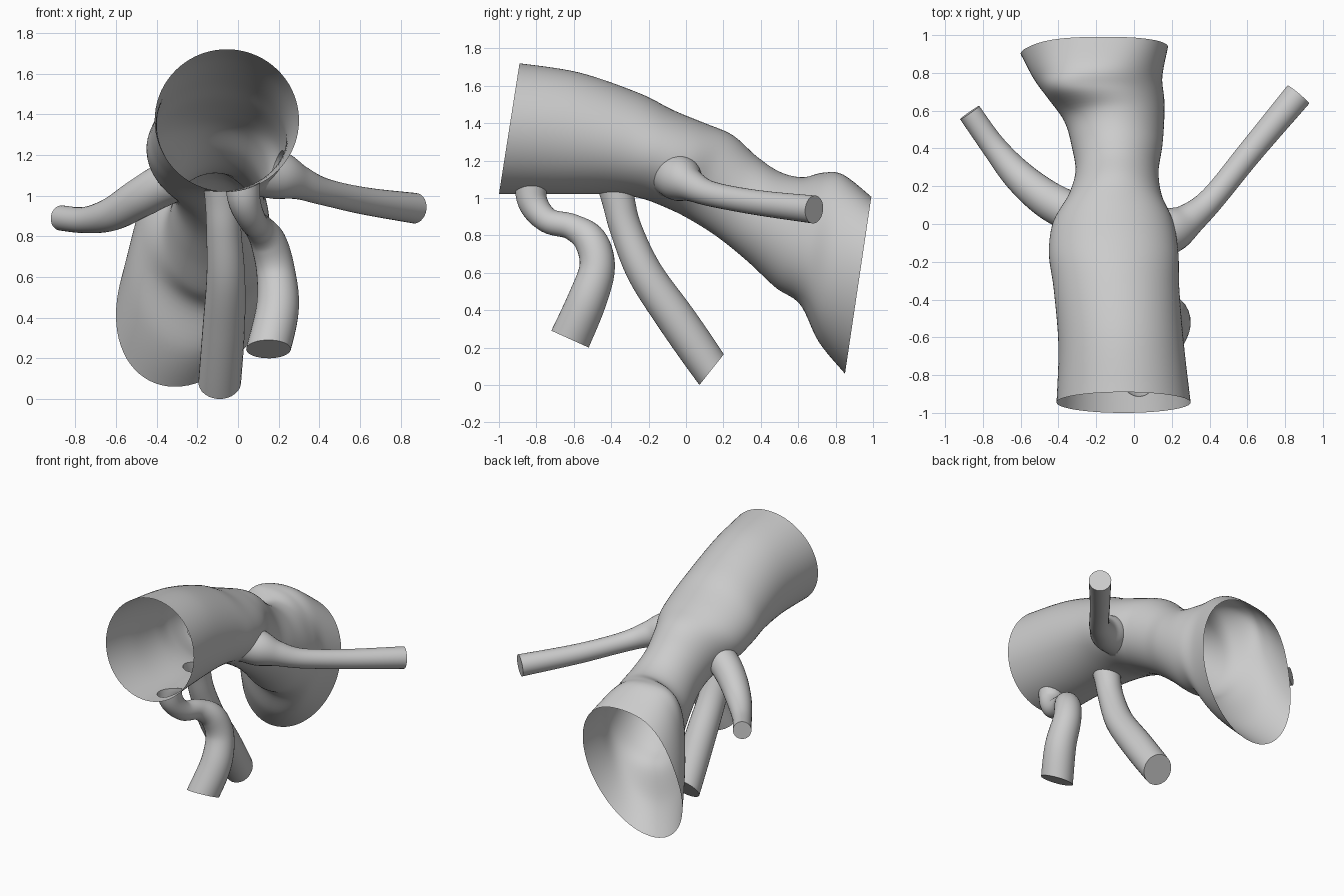
import bpy, bmesh, math
from mathutils import Vector

if "Cube" in bpy.data.objects:
    bpy.data.objects.remove(bpy.data.objects["Cube"])


def spline(rows, steps):
    """Catmull-Rom interpolation of rows of numbers."""
    out = []
    n = len(rows)
    for i in range(n - 1):
        p0, p1, p2, p3 = rows[max(i - 1, 0)], rows[i], rows[i + 1], rows[min(i + 2, n - 1)]
        for k in range(steps):
            t = k / steps
            out.append([0.5 * (2 * b + (c - a) * t + (2 * a - 5 * b + 4 * c - d) * t * t
                               + (3 * b - a - 3 * c + d) * t ** 3)
                        for a, b, c, d in zip(p0, p1, p2, p3)])
    out.append(list(rows[-1]))
    return out


def skin(name, rings):
    """Closed solid through a list of rings, with flat caps."""
    bm = bmesh.new()
    loops = [[bm.verts.new(p) for p in ring] for ring in rings]
    n = len(loops[0])
    for a, b in zip(loops, loops[1:]):
        for i in range(n):
            j = (i + 1) % n
            bm.faces.new((a[i], a[j], b[j], b[i]))
    bm.faces.new(loops[0])
    bm.faces.new(loops[-1])
    bmesh.ops.recalc_face_normals(bm, faces=bm.faces)
    mesh = bpy.data.meshes.new(name)
    bm.to_mesh(mesh)
    bm.free()
    obj = bpy.data.objects.new(name, mesh)
    bpy.context.collection.objects.link(obj)
    return obj


def trunk(name, rows, sides=72):
    """Rows: top y, z, bottom y, z, left x, right x, skew of the top, upper left bulge."""
    rings = []
    for ty, tz, by, bz, xl, xr, s, bulge in spline(rows, 7):
        c = Vector(((xl + xr) / 2, (ty + by) / 2, (tz + bz) / 2))
        v = Vector((s, (ty - by) / 2, (tz - bz) / 2))
        a = Vector((math.sqrt(((xr - xl) / 2) ** 2 - s * s), 0, 0))
        ring = []
        for i in range(sides):
            t = 2 * math.pi * i / sides
            r = 1 + bulge * math.exp(-((t - 2.3) / .45) ** 2)
            ring.append(c + (a * math.cos(t) + v * math.sin(t)) * r)
        rings.append(ring)
    return skin(name, rings)


def branch(name, rows, end=None, sides=28):
    """Rows: x, y, z, radius along the centre line; end: facing of the last cap."""
    pts = spline(rows, 7)
    cen = [Vector(p[:3]) for p in pts]
    last = len(cen) - 1
    rings, u = [], None
    for i, c in enumerate(cen):
        d = (cen[min(i + 1, last)] - cen[max(i - 1, 0)]).normalized()
        if end and i > last - 7:
            d = d.lerp(Vector(end).normalized(), (i - last + 7) / 7).normalized()
        u = d.orthogonal() if u is None else u - d * u.dot(d)
        u.normalize()
        w = d.cross(u)
        r = pts[i][3]
        rings.append([c + (u * math.cos(t) + w * math.sin(t)) * r
                      for t in (2 * math.pi * k / sides for k in range(sides))])
    return skin(name, rings)


# main vessel
main = trunk("main_vessel", [
    (-.89, 1.72, -1.0, 1.02, -.41, .30, 0, 0),
    (-.57, 1.67, -.72, 1.02, -.40, .265, 0, 0),
    (-.25, 1.56, -.44, 1.02, -.425, .24, 0, 0),
    (-.07, 1.47, -.25, 1.0, -.45, .235, 0, 0),
    (.10, 1.40, -.10, .945, -.43, .21, 0, 0),
    (.25, 1.335, .02, .885, -.35, .15, 0, 0),
    (.38, 1.22, .17, .79, -.31, .13, 0, 0),
    (.50, 1.14, .33, .66, -.33, .15, 0, 0),
    (.62, 1.11, .48, .52, -.37, .16, 0, .02),
    (.73, 1.13, .61, .43, -.46, .16, -.03, .13),
    (.84, 1.12, .71, .23, -.53, .15, .02, .10),
    (.99, 1.0, .85, .06, -.60, .18, .10, .13),
])

# side branches
branches = [
    branch("front_branch", [
        (.02, -.83, 1.12, .09), (.03, -.82, .98, .08), (.07, -.74, .88, .068),
        (.10, -.61, .845, .07), (.15, -.51, .77, .088), (.185, -.475, .63, .095),
        (.195, -.53, .45, .105), (.15, -.62, .245, .11)], (0, -.41, -.91)),
    branch("lower_branch", [
        (-.08, -.39, 1.12, .10), (-.075, -.36, .98, .088), (-.07, -.32, .83, .086),
        (-.06, -.22, .60, .095), (-.07, -.05, .35, .104), (-.09, .137, .082, .105)],
        (0, .78, -.62)),
    branch("right_branch", [
        (.05, -.08, 1.14, .13), (.20, -.03, 1.10, .12), (.30, .03, 1.065, .085),
        (.42, .14, 1.02, .067), (.615, .38, .975, .067), (.87, .685, .938, .075)]),
    branch("left_branch", [
        (-.20, 0, 1.10, .10), (-.35, .07, 1.06, .105), (-.48, .145, .99, .098),
        (-.62, .265, .91, .083), (-.75, .42, .88, .065), (-.87, .59, .89, .062)]),
]

# join the branches so that they open into the vessel
bpy.context.view_layer.objects.active = main
main.select_set(True)
for b in branches:
    mod = main.modifiers.new(b.name, 'BOOLEAN')
    mod.operation = 'UNION'
    mod.solver = 'EXACT'
    mod.object = b
    bpy.ops.object.modifier_apply(modifier=mod.name)
    bpy.data.objects.remove(b, do_unlink=True)

# open both ends of the main vessel
bm = bmesh.new()
bm.from_mesh(main.data)
caps = [f for f in bm.faces if len(f.verts) > 50]
bmesh.ops.delete(bm, geom=caps, context='FACES_ONLY')
bm.to_mesh(main.data)
bm.free()

bpy.ops.object.shade_smooth_by_angle(angle=math.radians(50))
